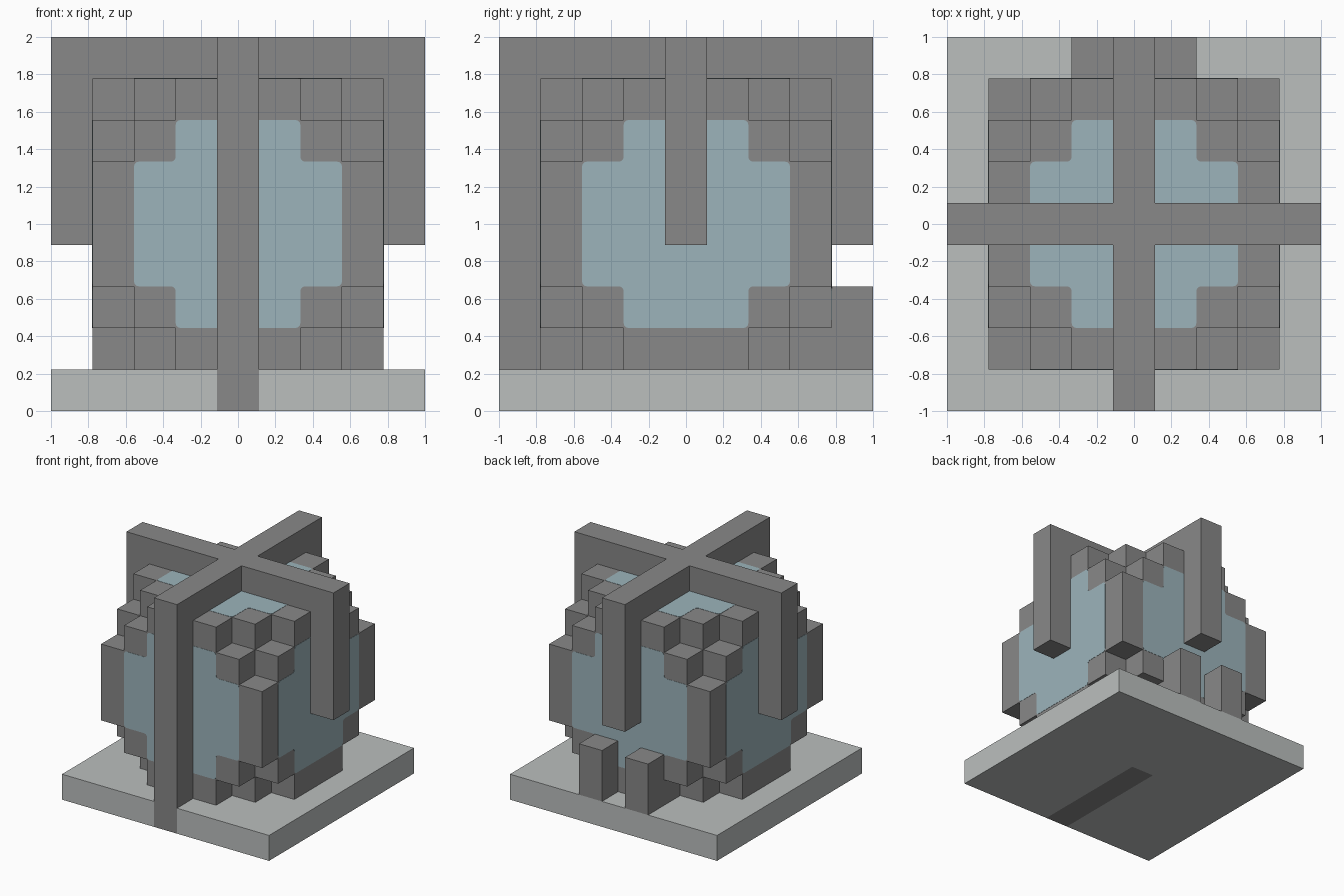
import bpy, bmesh, math
from mathutils import Vector, Matrix

U = 2 / 9                      # edge of one building block
CENTRE = Vector((0, 0, 1))

cube = bpy.data.objects.get("Cube")
if cube:
    bpy.data.objects.remove(cube, do_unlink=True)


def material(name, rgb):
    mat = bpy.data.materials.new(name)
    mat.use_nodes = True
    mat.diffuse_color = (*rgb, 1)
    mat.node_tree.nodes["Principled BSDF"].inputs["Base Color"].default_value = (*rgb, 1)
    return mat


grey = material("dark grey", (0.246, 0.246, 0.246))
pale = material("pale grey", (0.497, 0.521, 0.515))
blue = material("glass blue", (0.332, 0.456, 0.497))


def finish(name, bm, mat):
    mesh = bpy.data.meshes.new(name)
    bm.to_mesh(mesh)
    bm.free()
    mesh.materials.append(mat)
    obj = bpy.data.objects.new(name, mesh)
    bpy.context.collection.objects.link(obj)
    return obj


def block(xs, ys, zs):
    """Cells in inclusive ranges, counted from the central cell."""
    return {(x, y, z) for x in range(xs[0], xs[1] + 1)
            for y in range(ys[0], ys[1] + 1) for z in range(zs[0], zs[1] + 1)}


def build_blocks(name, cells, mat):
    """Outer skin of a set of cells, with flat areas merged."""
    bm = bmesh.new()
    for cell in cells:
        for axis in range(3):
            for sign in (-1, 1):
                n = Vector((0, 0, 0))
                n[axis] = sign
                if tuple(int(c + d) for c, d in zip(cell, n)) in cells:
                    continue
                a = Vector((n.y, n.z, n.x))
                b = n.cross(a)
                mid = Vector(cell) + n / 2
                corners = [mid + (a * s + b * t) / 2
                           for s, t in ((-1, -1), (1, -1), (1, 1), (-1, 1))]
                bm.faces.new([bm.verts.new(CENTRE + c * U) for c in corners])
    bmesh.ops.remove_doubles(bm, verts=bm.verts, dist=0.001)
    bmesh.ops.dissolve_limit(bm, angle_limit=0.01, verts=bm.verts, edges=bm.edges)
    return finish(name, bm, mat)


# Stepped ball: a seven-cell cube with its corners stepped away
ball = set()
for cell in block((-3, 3), (-3, 3), (-3, 3)):
    low, middle, high = sorted(abs(c) for c in cell)
    if not (low == 2 and middle == 3) and low < 3:
        ball.add(cell)
build_blocks("ball_frame", ball, grey)

# Crossed straps over the top, the front one reaching the ground
straps = block((0, 0), (-4, 4), (4, 4)) | block((-4, 4), (0, 0), (4, 4))
straps |= block((0, 0), (-4, -4), (-4, 4)) | block((0, 0), (4, 4), (0, 4))
for side in (-4, 4):
    straps |= block((side, side), (0, 0), (0, 4))
# Keel let into the base, from the front strap to the middle
keel = block((0, 0), (-4, 0), (-4, -4))
build_blocks("straps", straps | keel, grey)

# Base slab with a slot for the keel
build_blocks("base", block((-4, 4), (-4, 4), (-4, -4)) - keel, pale)

# Two short posts at the back
for name, x in (("left_post", 1), ("right_post", -1)):
    build_blocks(name, block((x, x), (4, 4), (-3, -2)), grey)


# Glass panels: thin crosses with softened corners
def panel(name, rotation):
    bm = bmesh.new()
    verts = []
    for quarter in range(4):
        turn = Matrix.Rotation(quarter * math.pi / 2, 3, 'Z')
        for x, y in ((2.5, -1.5), (2.5, 1.5), (1.5, 1.5)):
            verts.append(bm.verts.new(turn @ Vector((x, y, 3.5)) * U))
    bm.faces.new(verts)
    bmesh.ops.bevel(bm, geom=bm.verts[:], offset=0.025, segments=3,
                    profile=0.5, affect='VERTICES')
    top = bmesh.ops.extrude_face_region(bm, geom=bm.faces[:])["geom"]
    bmesh.ops.translate(bm, vec=(0, 0, 0.002),
                        verts=[g for g in top if isinstance(g, bmesh.types.BMVert)])
    bmesh.ops.recalc_face_normals(bm, faces=bm.faces)
    bmesh.ops.transform(bm, verts=bm.verts,
                        matrix=Matrix.Translation(CENTRE) @ rotation.to_4x4())
    finish(name, bm, blue)


panel("top_panel", Matrix.Identity(3))
for i, name in enumerate(("front", "left", "back", "right")):
    panel(name + "_panel", Matrix.Rotation(i * math.pi / 2, 3, 'Z')
          @ Matrix.Rotation(math.pi / 2, 3, 'X'))
